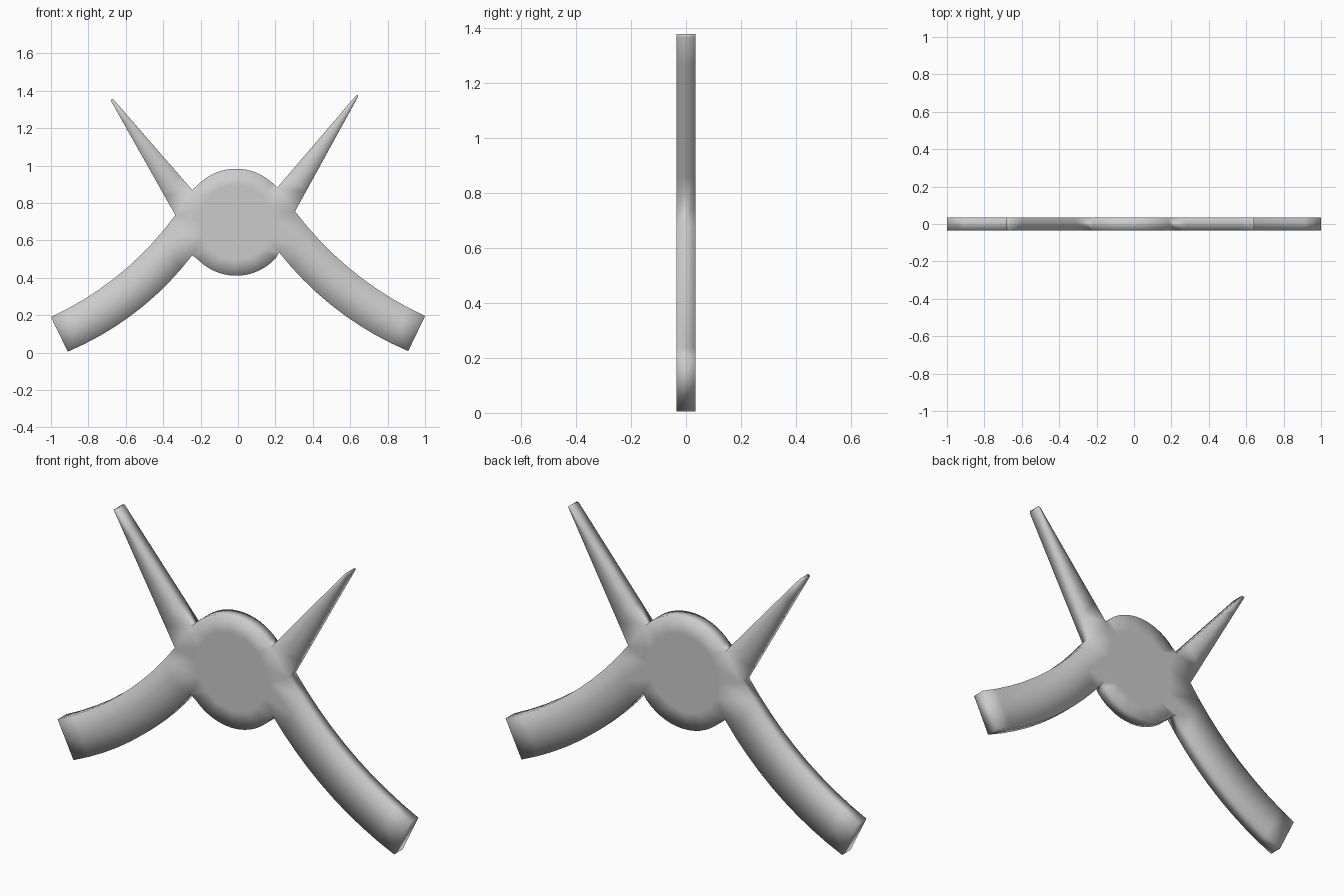
import bpy, bmesh
from math import atan2, cos, sin, pi
from mathutils import Vector
from mathutils.geometry import delaunay_2d_cdt

if "Cube" in bpy.data.objects:
    bpy.data.objects.remove(bpy.data.objects["Cube"])

HALF = 0.034
CENTRE, RADIUS = Vector((-0.01, 0.697)), 0.286


def bow(a, b, sag, n=9):
    """Points from a to b, bowed by sag towards the lower middle."""
    a, b = Vector(a), Vector(b)
    d = (b - a).normalized()
    side = Vector((-d.y, d.x))
    if side.y > 0:
        side = -side
    return [a.lerp(b, i / n) + side * sag * 4 * (i / n) * (1 - i / n)
            for i in range(n + 1)]


def disc_arc(a, b, n=16):
    """Points on the disc strictly between a and b, clockwise."""
    t0 = atan2(*(Vector(a) - CENTRE).yx)
    t1 = atan2(*(Vector(b) - CENTRE).yx)
    if t1 > t0:
        t1 -= 2 * pi
    return [CENTRE + RADIUS * Vector((cos(t0 + (t1 - t0) * i / n),
                                      sin(t0 + (t1 - t0) * i / n)))
            for i in range(1, n)]


def midline(p, q):
    """Points halfway between two opposite edges, without the ends."""
    return [(a + b) / 2 for a, b in zip(p, q)][1:-1]


# Horns: inner and outer edges with a small blunt tip
horn_r_in = bow((0.21, 0.882), (0.63, 1.373), 0, 6)
horn_r_out = bow((0.305, 0.755), (0.642, 1.368), 0, 6)
horn_l_in = bow((-0.245, 0.87), (-0.668, 1.356), 0, 6)
horn_l_out = bow((-0.335, 0.735), (-0.682, 1.35), 0, 6)

# Legs: upper and lower bowed edges
leg_r_up = bow((0.305, 0.755), (1.0, 0.195), 0.055)
leg_r_low = bow((0.22, 0.535), (0.91, 0.008), 0.055)
leg_l_up = bow((-0.335, 0.735), (-1.0, 0.19), 0.055)
leg_l_low = bow((-0.245, 0.52), (-0.91, 0.005), 0.055)

# Whole outline, clockwise from the top of the disc
outline = (disc_arc(horn_l_in[0], horn_r_in[0])
           + horn_r_in + [Vector((0.642, 1.379))] + horn_r_out[::-1]
           + leg_r_up[1:] + leg_r_low[::-1]
           + disc_arc(leg_r_low[0], leg_l_low[0])
           + leg_l_low + leg_l_up[::-1]
           + horn_l_out[1:] + horn_l_in[::-1])

# Points inside the outline keep the broad faces flat in the middle
inner = [CENTRE.copy()]
inner += [CENTRE + 0.2 * Vector((cos(i * pi / 8), sin(i * pi / 8)))
          for i in range(16)]
for pair in ((horn_r_in, horn_r_out), (horn_l_in, horn_l_out),
             (leg_r_up, leg_r_low), (leg_l_up, leg_l_low)):
    inner += midline(*pair)

pts, _, faces, *_ = delaunay_2d_cdt(
    outline + inner, [], [list(range(len(outline)))], 1, 1e-5)

# Plate: fill the outline and give it thickness
bm = bmesh.new()
verts = [bm.verts.new((p.x, -HALF, p.y)) for p in pts]
for f in faces:
    bm.faces.new([verts[i] for i in f])
loose = [v for v in bm.verts if not v.link_faces]
bmesh.ops.delete(bm, geom=loose, context='VERTS')
front = bm.faces[:]
res = bmesh.ops.extrude_face_region(bm, geom=front, use_keep_orig=True)
moved = [g for g in res['geom'] if isinstance(g, bmesh.types.BMVert)]
bmesh.ops.translate(bm, verts=moved, vec=(0, 2 * HALF, 0))
bmesh.ops.recalc_face_normals(bm, faces=bm.faces)
for f in bm.faces:
    f.smooth = True
mesh = bpy.data.meshes.new("horned_disc_plate")
bm.to_mesh(mesh)
bm.free()
plate = bpy.data.objects.new("horned_disc_plate", mesh)
bpy.context.collection.objects.link(plate)
